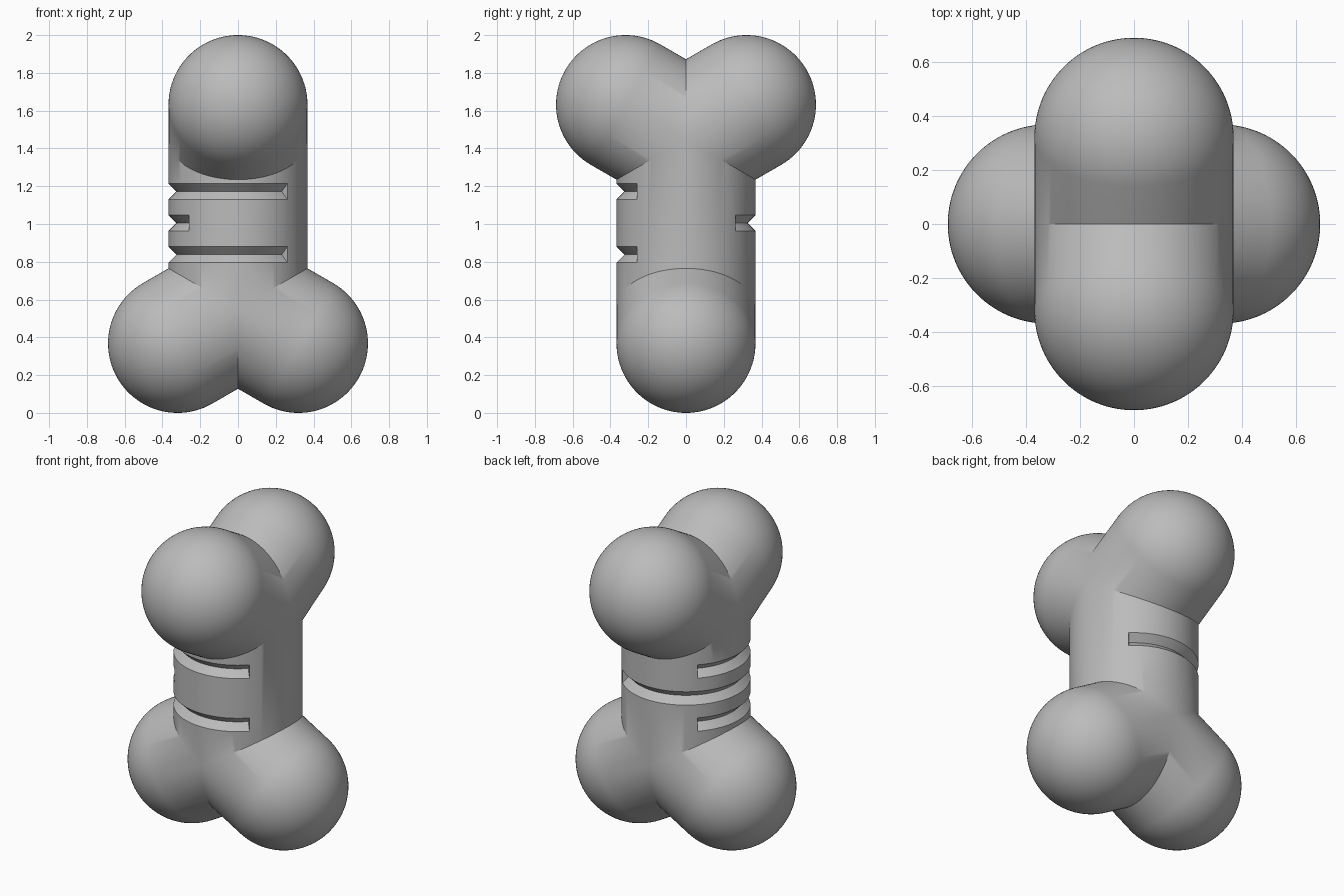
import bpy, bmesh
from math import sin, cos, tan, pi, radians
from mathutils import Vector

cube = bpy.data.objects.get("Cube")
if cube:
    bpy.data.objects.remove(cube, do_unlink=True)

R = 0.368                  # radius of shaft and knobs
SPREAD = 0.32              # knob centre offset from the axis
TILT = radians(30)         # knob arms splay, 120 degrees from the shaft
SEG, DOME = 96, 24
LOW = R + SPREAD * tan(TILT)   # fork points on the axis
HIGH = 2 - LOW
X, Y, Z = Vector((1, 0, 0)), Vector((0, 1, 0)), Vector((0, 0, 1))
ANGLES = [2 * pi * i / SEG for i in range(SEG)]


def bridge(bm, a, b):
    for i in range(len(a)):
        j = (i + 1) % len(a)
        bm.faces.new((a[i], a[j], b[j], b[i]))


def add_arm(bm, fork, out, up):
    """Round arm mitred at the fork and closed by a hemisphere."""
    d = out * cos(TILT) + up * sin(TILT)
    u = out * sin(TILT) - up * cos(TILT)
    w = d.cross(u)
    length = SPREAD / cos(TILT)

    def point(a, radius, t):
        return bm.verts.new(fork + (u * cos(a) + w * sin(a)) * radius + d * t)

    prev = [point(a, R, R * abs(cos(a)) * tan(TILT)) for a in ANGLES]
    for k in range(DOME):
        p = pi / 2 * k / DOME
        ring = [point(a, R * cos(p), length + R * sin(p)) for a in ANGLES]
        bridge(bm, prev, ring)
        prev = ring
    tip = bm.verts.new(fork + d * (length + R))
    for i in range(SEG):
        bm.faces.new((prev[i], prev[(i + 1) % SEG], tip))


def make_object(name, bm):
    bmesh.ops.recalc_face_normals(bm, faces=bm.faces)
    mesh = bpy.data.meshes.new(name)
    bm.to_mesh(mesh)
    bm.free()
    obj = bpy.data.objects.new(name, mesh)
    bpy.context.collection.objects.link(obj)
    return obj


# Shaft with mitred ends, and two crossed pairs of knobs
bm = bmesh.new()
bottom = [bm.verts.new((R * cos(a), R * sin(a), LOW + R * abs(cos(a)) * tan(TILT))) for a in ANGLES]
top = [bm.verts.new((R * cos(a), R * sin(a), HIGH - R * abs(sin(a)) * tan(TILT))) for a in ANGLES]
bridge(bm, bottom, top)
for side in (1, -1):
    add_arm(bm, Z * LOW, X * side, -Z)
    add_arm(bm, Z * HIGH, Y * side, Z)
bmesh.ops.remove_doubles(bm, verts=bm.verts, dist=0.0005)
body = make_object("bone_body", bm)

# V-shaped half-turn grooves, alternating sides
bm = bmesh.new()
DEPTH, OVER = 0.042, 0.03
profile = ((R - DEPTH, 0), (R + OVER, DEPTH + OVER), (R + OVER, -DEPTH - OVER))
for height, start in ((0.838, 135), (1.005, 45), (1.172, 135)):
    rings = []
    for i in range(SEG // 2 + 1):
        a = radians(start) + 2 * pi * i / SEG + 0.005
        rings.append([bm.verts.new((r * cos(a), r * sin(a), height + z)) for r, z in profile])
    for a, b in zip(rings, rings[1:]):
        bridge(bm, a, b)
    bm.faces.new(rings[0])
    bm.faces.new(rings[-1])
cutter = make_object("groove_cutter", bm)
cutter.hide_render = True

bpy.ops.object.select_all(action='DESELECT')
body.select_set(True)
bpy.context.view_layer.objects.active = body
cut = body.modifiers.new("grooves", 'BOOLEAN')
cut.operation = 'DIFFERENCE'
cut.solver = 'EXACT'
cut.object = cutter
bpy.ops.object.modifier_apply(modifier=cut.name)
bpy.data.objects.remove(cutter, do_unlink=True)

# Plain grey finish
grey = bpy.data.materials.new("plain_grey")
grey.use_nodes = True
colour = (0.5, 0.5, 0.5, 1)
grey.diffuse_color = colour
grey.node_tree.nodes["Principled BSDF"].inputs["Base Color"].default_value = colour
body.data.materials.clear()
body.data.materials.append(grey)
bpy.ops.object.shade_smooth_by_angle(angle=radians(30))
